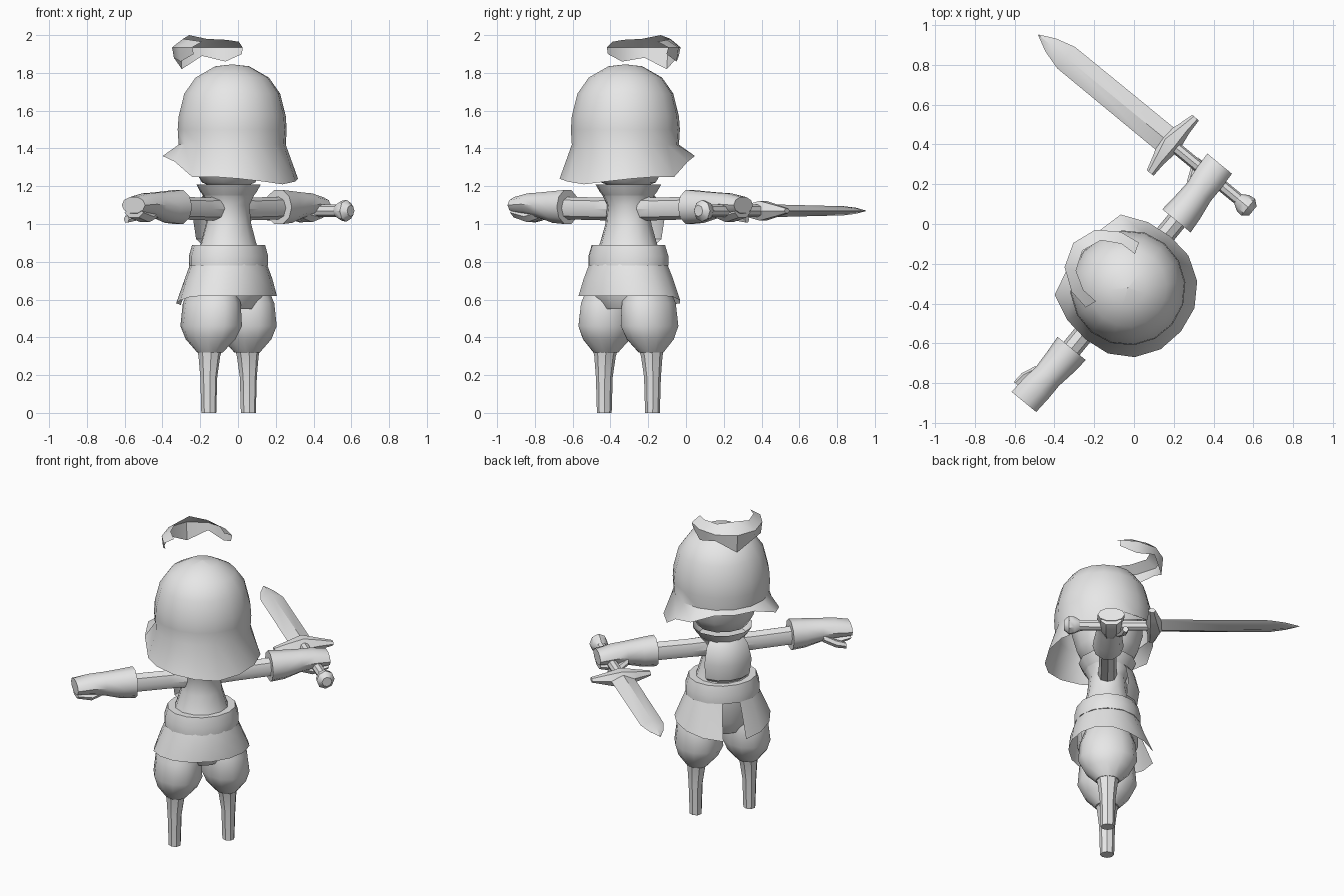
import bpy, bmesh
from math import sin, cos, pi, radians
from mathutils import Matrix, Vector

cube = bpy.data.objects.get("Cube")
if cube:
    bpy.data.objects.remove(cube, do_unlink=True)

# One plain grey for everything
grey = bpy.data.materials.new("plain_grey")
grey.use_nodes = True
grey.diffuse_color = (0.8, 0.8, 0.8, 1)
grey.node_tree.nodes["Principled BSDF"].inputs["Base Color"].default_value = (0.8, 0.8, 0.8, 1)

# The figure is built facing -y, then turned and set in place
PLACE = Matrix.Translation((-0.05, -0.305, 0)) @ Matrix.Rotation(radians(-129.4), 4, 'Z')
parts = []


def grid(name, rows, closed=True, caps=(False, False)):
    """Skin rows of points; closed joins each row into a ring."""
    bm = bmesh.new()
    vs = [[bm.verts.new(p) for p in row] for row in rows]
    n = len(rows[0])
    for a, b in zip(vs, vs[1:]):
        for i in range(n if closed else n - 1):
            j = (i + 1) % n
            bm.faces.new((a[i], a[j], b[j], b[i]))
    if caps[0]:
        bm.faces.new(vs[0])
    if caps[1]:
        bm.faces.new(vs[-1])
    bmesh.ops.remove_doubles(bm, verts=bm.verts, dist=0.0005)
    bmesh.ops.recalc_face_normals(bm, faces=bm.faces)
    bm.transform(PLACE)
    mesh = bpy.data.meshes.new(name)
    bm.to_mesh(mesh)
    bm.free()
    mesh.materials.append(grey)
    ob = bpy.data.objects.new(name, mesh)
    bpy.context.collection.objects.link(ob)
    parts.append(ob)
    return ob


def loft(name, axis, stations, sides=10, caps=(True, True)):
    """Rings along an axis; a station is (x, y, z, half size 1, half size 2)."""
    u, v = {'x': ((0, 1, 0), (0, 0, 1)), 'y': ((1, 0, 0), (0, 0, 1)),
            'z': ((1, 0, 0), (0, 1, 0))}[axis]
    u, v = Vector(u), Vector(v)
    turns = [2 * pi * i / sides for i in range(sides)]
    rows = [[Vector((x, y, z)) + u * ru * cos(t) + v * rv * sin(t) for t in turns]
            for x, y, z, ru, rv in stations]
    return grid(name, rows, True, caps)


def polar(angle, rx, ry, z, y=0):
    """Point at an angle from straight ahead, positive to the figure's left."""
    t = radians(angle)
    return (rx * sin(t), y - ry * cos(t), z)


# Hair cap: domed rings, then a flared rim that is low behind and lifts in front
RIM = [(0.30, 1.39), (0.32, 1.40), (0.37, 1.36), (0.345, 1.33), (0.335, 1.25),
       (0.345, 1.25), (0.35, 1.24), (0.35, 1.225), (0.345, 1.21)]
turns = [i * 22.5 for i in range(16)]
rows = [[polar(a, r, r, z, 0.025) for a in turns]
        for r, z in [(0.001, 1.845), (0.09, 1.835), (0.195, 1.775), (0.255, 1.69),
                     (0.285, 1.57), (0.29, 1.5), (0.285, 1.42)]]
rim = [RIM[min(i, 16 - i)] for i in range(16)]
rows.append([polar(a, r, r, z, 0.025) for a, (r, z) in zip(turns, rim)])
grid("hair_cap", rows)

# Fringe: ragged curved band raised above the forehead
turns = [-70, -47, -23, 0, 23, 47, 70]
reach = [0.21 + 0.12 * cos(radians(a)) ** 2 for a in turns]
low = [1.90, 1.86, 1.89, 1.82, 1.88, 1.86, 1.90]
top = [1.965, 1.975, 1.98, 2.0, 1.98, 1.975, 1.965]
rows = [[polar(a, r - 0.06, r - 0.06, z) for a, r, z in zip(turns, reach, top)],
        [polar(a, r, r, 1.935) for a, r in zip(turns, reach)],
        [polar(a, r - 0.01, r - 0.01, z) for a, r, z in zip(turns, reach, low)]]
grid("fringe", rows, closed=False)

# Head under the hair, showing only at the chin
loft("head", 'z', [(0, 0, 1.19, 0.07, 0.07), (0, 0, 1.22, 0.15, 0.14),
                   (0, 0, 1.29, 0.19, 0.18), (0, 0, 1.4, 0.22, 0.21),
                   (0, 0, 1.55, 0.21, 0.2), (0, 0, 1.68, 0.1, 0.1)], 12)

# Torso with a flared collar
loft("torso", 'z', [(0, 0, 0.84, 0.18, 0.17), (0, 0, 0.9, 0.155, 0.145),
                    (0, 0, 1.0, 0.125, 0.12), (0, 0, 1.1, 0.115, 0.11),
                    (0, 0, 1.15, 0.14, 0.135)], 12)
loft("collar", 'z', [(0, 0, 1.12, 0.115, 0.11), (0, 0, 1.17, 0.155, 0.15),
                     (0, 0, 1.21, 0.18, 0.17)], 12, (True, False))

# Chest flap: bowed plate on the front of the torso
turns = [-50, -25, 0, 25, 50]
rows = [[polar(a, r, r, z) for a in turns]
        for r, z in [(0.13, 1.16), (0.165, 1.12), (0.19, 1.02), (0.175, 0.92), (0.14, 0.89)]]
grid("chest_flap", rows, closed=False)

# Belt
loft("belt", 'z', [(0, 0, 0.78, 0.225, 0.2), (0, 0, 0.83, 0.225, 0.2),
                   (0, 0, 0.89, 0.205, 0.185)], 14)

# Tunic skirt: open in front, its front corners hanging lower
turns = [14 + i * 332 / 14 for i in range(15)]
hem = [polar(a, 0.29, 0.23 + 0.05 * max(0, cos(radians(a))),
             0.62 - 0.05 * max(0, cos(radians(a)))) for a in turns]
rows = [[polar(a, 0.215, 0.195, 0.79) for a in turns],
        [polar(a, 0.25, 0.22, 0.71) for a in turns], hem]
grid("tunic_skirt", rows, closed=False)
loft("hips", 'z', [(0, 0, 0.55, 0.14, 0.13), (0, 0, 0.64, 0.23, 0.18),
                   (0, 0, 0.8, 0.2, 0.18)], 12)

for side, s in (("left", 1), ("right", -1)):
    # Baggy trouser leg and slim shin
    loft(side + "_trouser_leg", 'z',
         [(s * 0.13, 0, 0.68, 0.1, 0.13), (s * 0.14, 0, 0.58, 0.135, 0.165),
          (s * 0.145, 0, 0.46, 0.145, 0.175), (s * 0.15, 0, 0.39, 0.12, 0.14),
          (s * 0.155, 0, 0.32, 0.065, 0.07)], 12)
    loft(side + "_shin", 'z',
         [(s * 0.155, 0, 0.36, 0.07, 0.075), (s * 0.16, 0, 0.3, 0.055, 0.06),
          (s * 0.165, 0, 0.19, 0.043, 0.047), (s * 0.165, 0, 0, 0.037, 0.042)], 8)

    # Arm, wide cuff and hand
    loft(side + "_upper_arm", 'x',
         [(s * 0.04, 0, 1.08, 0.06, 0.065), (s * 0.2, 0, 1.08, 0.052, 0.06),
          (s * 0.45, 0, 1.085, 0.052, 0.06)], 8)
    loft(side + "_cuff", 'x',
         [(s * 0.415, 0, 1.09, 0.092, 0.095), (s * 0.5, 0, 1.09, 0.085, 0.088),
          (s * 0.6, -0.005, 1.1, 0.075, 0.07), (s * 0.68, -0.01, 1.105, 0.08, 0.06),
          (s * 0.775, -0.015, 1.1, 0.08, 0.045)], 10)
    loft(side + "_fingers", 'x',
         [(s * 0.6, -0.01, 1.06, 0.035, 0.03), (s * 0.68, -0.015, 1.04, 0.06, 0.035),
          (s * 0.77, -0.015, 1.06, 0.065, 0.03)], 6)
    loft(side + "_thumb", 'x',
         [(s * 0.6, -0.06, 1.07, 0.025, 0.025), (s * 0.67, -0.09, 1.04, 0.025, 0.025),
          (s * 0.73, -0.1, 1.025, 0.018, 0.02)], 6)

# Sword held level in the right hand, pointing ahead
X, Z = -0.697, 1.07
loft("sword_pommel", 'y', [(X, 0.265, Z, 0.03, 0.03), (X, 0.235, Z, 0.055, 0.058),
                           (X, 0.2, Z, 0.05, 0.052), (X, 0.165, Z, 0.028, 0.03)], 8)
loft("sword_grip", 'y', [(X, 0.18, Z, 0.03, 0.032), (X, -0.25, Z, 0.03, 0.032)], 8)
loft("sword_guard", 'x', [(X - 0.18, -0.255, Z, 0.022, 0.015),
                          (X - 0.1, -0.265, Z, 0.035, 0.035),
                          (X, -0.275, Z, 0.06, 0.06),
                          (X + 0.1, -0.265, Z, 0.035, 0.035),
                          (X + 0.18, -0.255, Z, 0.022, 0.015)], 6)
loft("sword_blade", 'y', [(X, -0.27, Z, 0.072, 0.035), (X, -0.95, Z, 0.07, 0.024),
                          (X, -1.05, Z, 0.042, 0.016), (X, -1.13, Z, 0.002, 0.002)], 4)

# Smooth shading that keeps hard edges
bpy.ops.object.select_all(action='DESELECT')
for ob in parts:
    ob.select_set(True)
bpy.context.view_layer.objects.active = parts[0]
bpy.ops.object.shade_smooth_by_angle(angle=radians(40))
